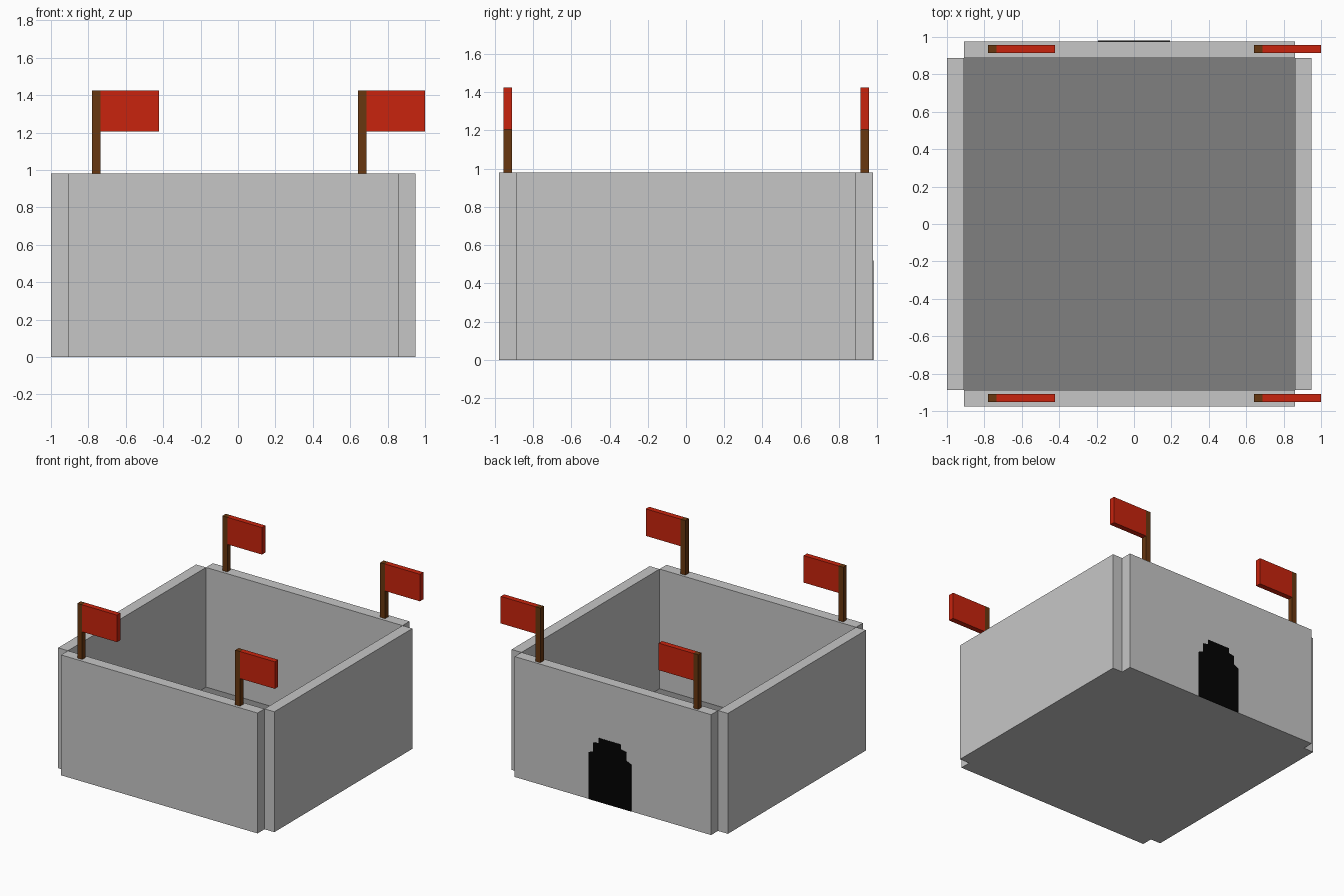
import bpy
import bmesh

cube = bpy.data.objects.get("Cube")
if cube:
    bpy.data.objects.remove(cube, do_unlink=True)


def make_material(name, color):
    mat = bpy.data.materials.new(name)
    mat.use_nodes = True
    mat.diffuse_color = (*color, 1)
    mat.node_tree.nodes["Principled BSDF"].inputs["Base Color"].default_value = (*color, 1)
    return mat


stone = make_material("light_stone", (0.565, 0.565, 0.565))
paving = make_material("dark_paving", (0.216, 0.216, 0.216))
wood = make_material("brown_wood", (0.14, 0.038, 0.005))
cloth = make_material("red_cloth", (0.578, 0.017, 0.004))
black = make_material("gate_black", (0.001, 0.001, 0.001))


def add_object(name, bm, mat):
    bmesh.ops.recalc_face_normals(bm, faces=bm.faces)
    mesh = bpy.data.meshes.new(name)
    bm.to_mesh(mesh)
    bm.free()
    mesh.materials.append(mat)
    obj = bpy.data.objects.new(name, mesh)
    bpy.context.collection.objects.link(obj)
    return obj


def box(name, xs, ys, zs, mat):
    """Box spanning the given (low, high) ranges."""
    bm = bmesh.new()
    bmesh.ops.create_cube(bm, size=1)
    for v in bm.verts:
        v.co = [r[0] if c < 0 else r[1] for c, r in zip(v.co, (xs, ys, zs))]
    return add_object(name, bm, mat)


WALL_TOP = 0.98
INNER_X = (-0.91, 0.86)   # courtyard extent
INNER_Y = (-0.888, 0.888)
THICK = 0.089

# Four walls that meet only at their inner corners
height = (0, WALL_TOP)
box("front_wall", INNER_X, (INNER_Y[0] - THICK, INNER_Y[0]), height, stone)
box("back_wall", INNER_X, (INNER_Y[1], INNER_Y[1] + THICK), height, stone)
box("right_wall", (INNER_X[0] - THICK, INNER_X[0]), INNER_Y, height, stone)
box("left_wall", (INNER_X[1], INNER_X[1] + THICK), INNER_Y, height, stone)

# Courtyard base with dark paving on top
box("courtyard_base", INNER_X, INNER_Y, (0, 0.003), stone)
box("courtyard_paving", INNER_X, INNER_Y, (0.003, 0.006), paving)

# Stepped gateway plate on the back wall
half = [(0.193, 0), (0.193, 0.38), (0.15, 0.40), (0.15, 0.47), (0.10, 0.48), (0.10, 0.52)]
outline = half + [(-x, z) for x, z in reversed(half)]
bm = bmesh.new()
face = bm.faces.new([bm.verts.new((x, INNER_Y[1] + THICK, z)) for x, z in outline])
extruded = bmesh.ops.extrude_face_region(bm, geom=[face])["geom"]
moved = [v for v in extruded if isinstance(v, bmesh.types.BMVert)]
bmesh.ops.translate(bm, verts=moved, vec=(0, 0.003, 0))
add_object("back_gateway", bm, black)

# Flags standing on the front and back walls
for depth, y in (("front", -0.931), ("back", 0.935)):
    for side, x in (("right", -0.78), ("left", 0.642)):
        ys = (y - 0.022, y + 0.022)
        box(f"{depth}_{side}_pole", (x, x + 0.044), ys, (WALL_TOP, 1.425), wood)
        box(f"{depth}_{side}_flag", (x + 0.044, x + 0.357), ys, (1.205, 1.425), cloth)
